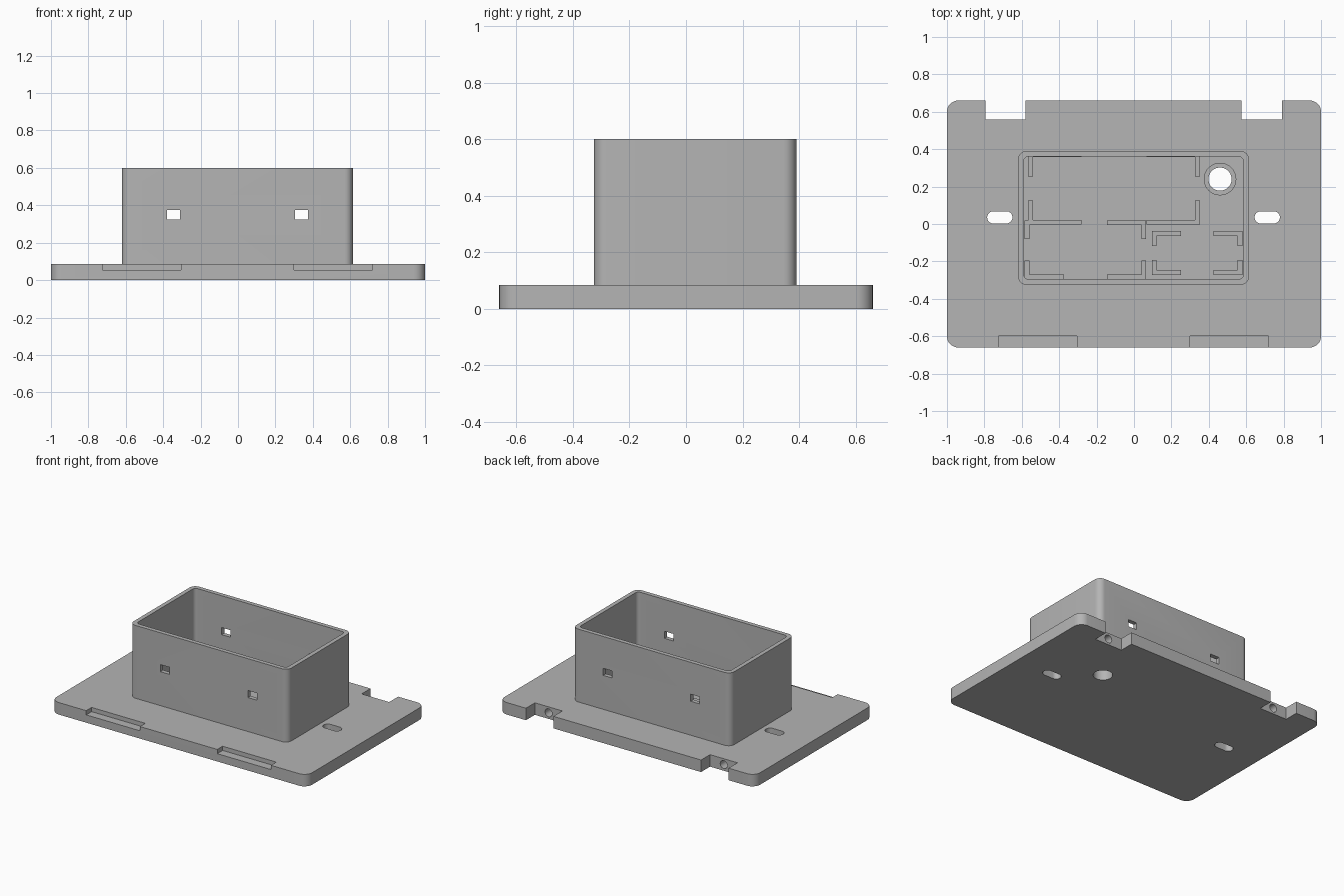
import bpy
import bmesh
from math import cos, sin, pi, radians

cube = bpy.data.objects.get("Cube")
if cube:
    bpy.data.objects.remove(cube, do_unlink=True)

GREY = (0.46, 0.46, 0.46, 1.0)
mat = bpy.data.materials.new("plain grey")
mat.use_nodes = True
mat.diffuse_color = GREY
mat.node_tree.nodes["Principled BSDF"].inputs["Base Color"].default_value = GREY

PLATE_TOP = 0.085
RIM = 0.6
BRACKET_TOP = 0.13


def prism(name, outline, z0, z1):
    """Extrude a flat outline from z0 up to z1."""
    bm = bmesh.new()
    face = bm.faces.new([bm.verts.new((x, y, z0)) for x, y in outline])
    top = bmesh.ops.extrude_face_region(bm, geom=[face])["geom"]
    verts = [v for v in top if isinstance(v, bmesh.types.BMVert)]
    bmesh.ops.translate(bm, verts=verts, vec=(0, 0, z1 - z0))
    bmesh.ops.recalc_face_normals(bm, faces=bm.faces)
    mesh = bpy.data.meshes.new(name)
    bm.to_mesh(mesh)
    bm.free()
    mesh.materials.append(mat)
    obj = bpy.data.objects.new(name, mesh)
    bpy.context.collection.objects.link(obj)
    return obj


def rounded(x0, x1, y0, y1, r, steps=8):
    """Rectangle outline with rounded corners."""
    centres = [(x1 - r, y1 - r), (x0 + r, y1 - r), (x0 + r, y0 + r), (x1 - r, y0 + r)]
    return [(cx + r * cos(pi / 2 * (q + i / steps)), cy + r * sin(pi / 2 * (q + i / steps)))
            for q, (cx, cy) in enumerate(centres) for i in range(steps + 1)]


def circle(cx, cy, r, n=40):
    return [(cx + r * cos(2 * pi * i / n), cy + r * sin(2 * pi * i / n)) for i in range(n)]


def rect(x0, x1, y0, y1):
    return [(x0, y0), (x1, y0), (x1, y1), (x0, y1)]


def cut(obj, cutter):
    """Subtract the cutter and discard it."""
    cutter.hide_render = True
    mod = obj.modifiers.new("cut", "BOOLEAN")
    mod.operation = "DIFFERENCE"
    mod.solver = "EXACT"
    mod.object = cutter
    bpy.context.view_layer.objects.active = obj
    bpy.ops.object.modifier_apply(modifier=mod.name)
    bpy.data.objects.remove(cutter, do_unlink=True)


# Base plate with rear notches, front recesses, mounting slots and peg holes
plate = prism("base_plate", rounded(-1, 1, -0.66, 0.66, 0.06), 0, PLATE_TOP)
for x0, x1 in ((-0.795, -0.58), (0.575, 0.79)):
    cut(plate, prism("notch_cutter", rect(x0, x1, 0.56, 0.8), -0.1, 0.2))
    hole = prism("peg_hole_cutter", circle(0, 0, 0.028, 24), -0.15, 0.05)
    hole.rotation_euler.x = radians(-90)
    hole.location = ((x0 + x1) / 2, 0.56, 0.043)
    cut(plate, hole)
for x0, x1 in ((-0.725, -0.305), (0.3, 0.72)):
    cut(plate, prism("recess_cutter", rect(x0, x1, -0.8, -0.6), 0.055, 0.2))
for x0, x1 in ((-0.785, -0.65), (0.645, 0.78)):
    cut(plate, prism("slot_cutter", rounded(x0, x1, 0.003, 0.068, 0.032), -0.1, 0.2))

# Open-topped box with two windows through both long walls
box = prism("box_walls", rounded(-0.62, 0.615, -0.325, 0.39, 0.045), PLATE_TOP, RIM)
cut(box, prism("cavity_cutter", rounded(-0.59, 0.585, -0.295, 0.36, 0.025), 0, 1))
for x0, x1 in ((-0.38, -0.31), (0.305, 0.375)):
    cut(box, prism("window_cutter", rect(x0, x1, -1, 1), 0.325, 0.375))

# Cable tube and the hole below it
tube = prism("cable_tube", circle(0.46, 0.24, 0.087), PLATE_TOP, BRACKET_TOP)
for part in (plate, tube):
    cut(part, prism("cable_hole_cutter", circle(0.46, 0.24, 0.062), -0.1, 0.3))


# L-shaped corner brackets around each compartment
def compartment(name, x0, x1, y0, y1, lx, ly, t=0.026):
    for side, x, dx in (("right", x0, 1), ("left", x1, -1)):
        for end, y, dy in (("front", y0, 1), ("back", y1, -1)):
            shape = [(0, 0), (lx, 0), (lx, t), (t, t), (t, ly), (0, ly)]
            prism(f"{name}_bracket_{end}_{side}",
                  [(x + dx * u, y + dy * v) for u, v in shape], PLATE_TOP, BRACKET_TOP)


compartment("large", -0.567, 0.353, -0.004, 0.383, 0.285, 0.13)
compartment("medium", -0.585, 0.065, -0.295, 0.02, 0.21, 0.1)
compartment("small", 0.095, 0.58, -0.272, -0.038, 0.155, 0.08)

# Smooth rounded corners, sharp edges elsewhere
bpy.ops.object.select_all(action="DESELECT")
for obj in bpy.context.collection.objects:
    if obj.type == "MESH" and mat.name in obj.data.materials:
        obj.select_set(True)
        bpy.context.view_layer.objects.active = obj
bpy.ops.object.shade_smooth_by_angle(angle=radians(30))
